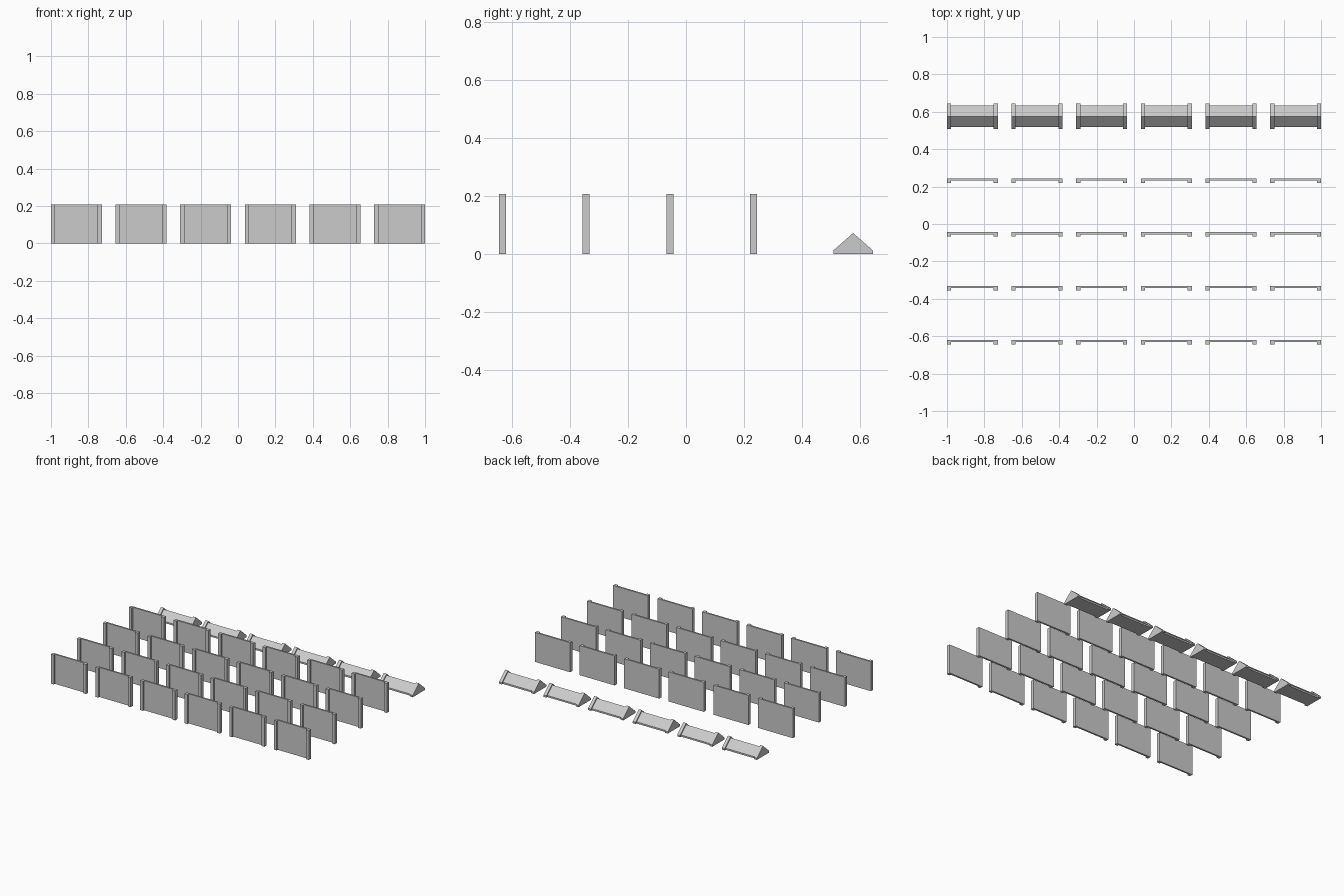
import bpy, bmesh

if "Cube" in bpy.data.objects:
    bpy.data.objects.remove(bpy.data.objects["Cube"])

WIDTH, PITCH_X, PITCH_Y = 0.272, 0.3456, 0.2876
RIB = 0.022

grey = bpy.data.materials.new("light grey")
grey.diffuse_color = (0.6, 0.6, 0.6, 1)
grey.use_nodes = True
grey.node_tree.nodes["Principled BSDF"].inputs["Base Color"].default_value = grey.diffuse_color


def add_prism(bm, outline, to_3d, start, end):
    """Extrude a closed 2D outline along one axis."""
    a = [bm.verts.new(to_3d(p, start)) for p in outline]
    b = [bm.verts.new(to_3d(p, end)) for p in outline]
    bm.faces.new(a)
    bm.faces.new(b[::-1])
    n = len(a)
    for i in range(n):
        j = (i + 1) % n
        bm.faces.new((a[i], b[i], b[j], a[j]))


def finish(bm, name):
    bmesh.ops.recalc_face_normals(bm, faces=bm.faces)
    mesh = bpy.data.meshes.new(name)
    bm.to_mesh(mesh)
    bm.free()
    mesh.materials.append(grey)
    return mesh


# wall panel: thin plate with a forward post at each end
h, d, t = WIDTH / 2, 0.012, 0.012
bm = bmesh.new()
channel = [(-h, d), (-h, -d), (-h + RIB, -d), (-h + RIB, d - t),
           (h - RIB, d - t), (h - RIB, -d), (h, -d), (h, d)]
add_prism(bm, channel, lambda p, z: (p[0], p[1], z), 0, 0.207)
panel_mesh = finish(bm, "wall_panel")


# ridge cap: slimmer gabled bar between two taller end ribs
def gable(half, eave, peak):
    return [(-half, 0), (half, 0), (half, eave), (0, peak), (-half, eave)]


bm = bmesh.new()
along_x = lambda p, x: (x, p[0], p[1])
add_prism(bm, gable(0.068, 0.0125, 0.0725), along_x, -h, -h + RIB)
add_prism(bm, gable(0.068, 0.0125, 0.0725), along_x, h - RIB, h)
add_prism(bm, gable(0.0575, 0.0115, 0.0625), along_x, -h + RIB, h - RIB)
cap_mesh = finish(bm, "ridge_cap")

# grid of four panel rows and one cap row
for row in range(5):
    for col in range(6):
        name, mesh = ("ridge_cap", cap_mesh) if row == 4 else ("wall_panel", panel_mesh)
        obj = bpy.data.objects.new(f"{name}_{row + 1}_{col + 1}", mesh)
        y = 0.575 if row == 4 else -0.631 + row * PITCH_Y
        obj.location = ((col - 2.5) * PITCH_X, y, 0)
        bpy.context.collection.objects.link(obj)
